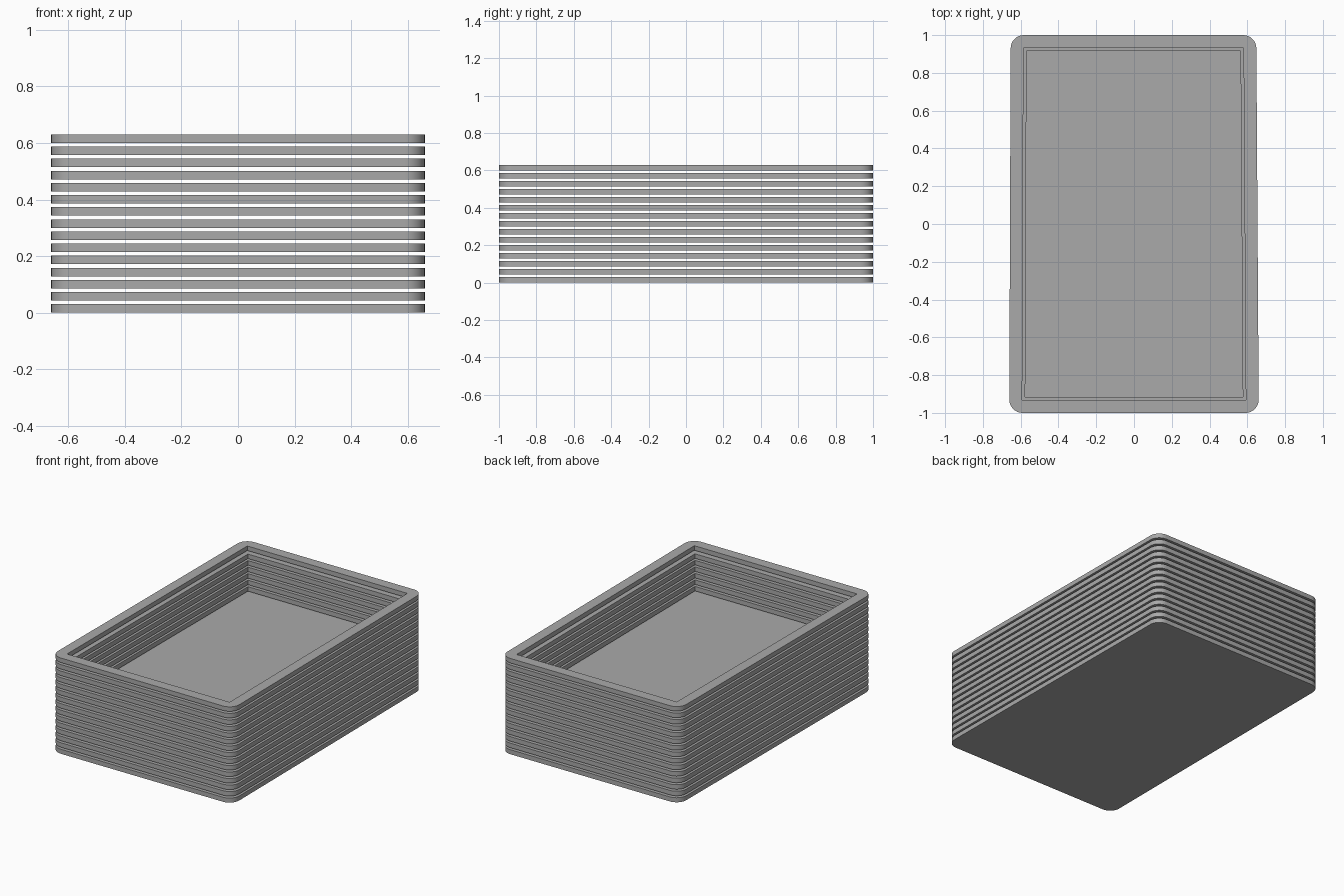
import bpy, bmesh, math

cube = bpy.data.objects.get("Cube")
if cube:
    bpy.data.objects.remove(cube, do_unlink=True)

# One plain grey for every part
grey = bpy.data.materials.new("plain_grey")
grey.use_nodes = True
colour = (0.4, 0.4, 0.4, 1)
grey.diffuse_color = colour
grey.node_tree.nodes["Principled BSDF"].inputs["Base Color"].default_value = colour

COUNT, FLOOR = 15, 7
THICK, HEIGHT = 0.03, 0.63
PITCH = (HEIGHT - THICK) / (COUNT - 1)
RADIUS, STEPS = 0.07, 8

# Slightly tapered plan corners, counter-clockwise from front left
CORNERS = [(-0.66, -1), (0.66, -1), (0.648, 1), (-0.653, 1)]
SIGNS = [(-1, -1), (1, -1), (1, 1), (-1, 1)]


def inset(margin):
    return [(x - sx * margin, y - sy * margin)
            for (x, y), (sx, sy) in zip(CORNERS, SIGNS)]


def rounded_outline():
    points = []
    for k, (x, y) in enumerate(inset(RADIUS)):
        for i in range(STEPS + 1):
            a = math.pi * (1 + k / 2) + math.pi / 2 * i / STEPS
            points.append((x + RADIUS * math.cos(a), y + RADIUS * math.sin(a)))
    return points


def make_layer(name, z, margin=None):
    """Rounded plate, or a frame with a square-cornered opening if margin is given."""
    bm = bmesh.new()
    outer = [bm.verts.new((x, y, z)) for x, y in rounded_outline()]
    if margin is None:
        bm.faces.new(outer)
    else:
        inner = [bm.verts.new((x, y, z)) for x, y in inset(margin)]
        n = STEPS + 1
        for k in range(4):
            m = (k + 1) % 4
            for i in range(STEPS):  # fan round the corner
                bm.faces.new((outer[k * n + i], outer[k * n + i + 1], inner[k]))
            bm.faces.new((outer[k * n + STEPS], outer[m * n], inner[m], inner[k]))
    # Thicken upward
    result = bmesh.ops.extrude_face_region(bm, geom=bm.faces[:], use_keep_orig=True)
    top = [v for v in result["geom"] if isinstance(v, bmesh.types.BMVert)]
    bmesh.ops.translate(bm, verts=top, vec=(0, 0, THICK))
    bmesh.ops.recalc_face_normals(bm, faces=bm.faces[:])
    mesh = bpy.data.meshes.new(name)
    bm.to_mesh(mesh)
    bm.free()
    mesh.materials.append(grey)
    obj = bpy.data.objects.new(name, mesh)
    bpy.context.collection.objects.link(obj)
    bpy.ops.object.select_all(action="DESELECT")
    obj.select_set(True)
    bpy.context.view_layer.objects.active = obj
    bpy.ops.object.shade_smooth_by_angle(angle=math.radians(35))


# Solid plates below, open frames above, and a wider opening in the rim
for i in range(COUNT):
    z = i * PITCH
    if i <= FLOOR:
        make_layer(f"base_plate_{i + 1}", z)
    elif i < COUNT - 1:
        make_layer(f"wall_frame_{i - FLOOR}", z, 0.084)
    else:
        make_layer("top_rim", z, 0.068)
